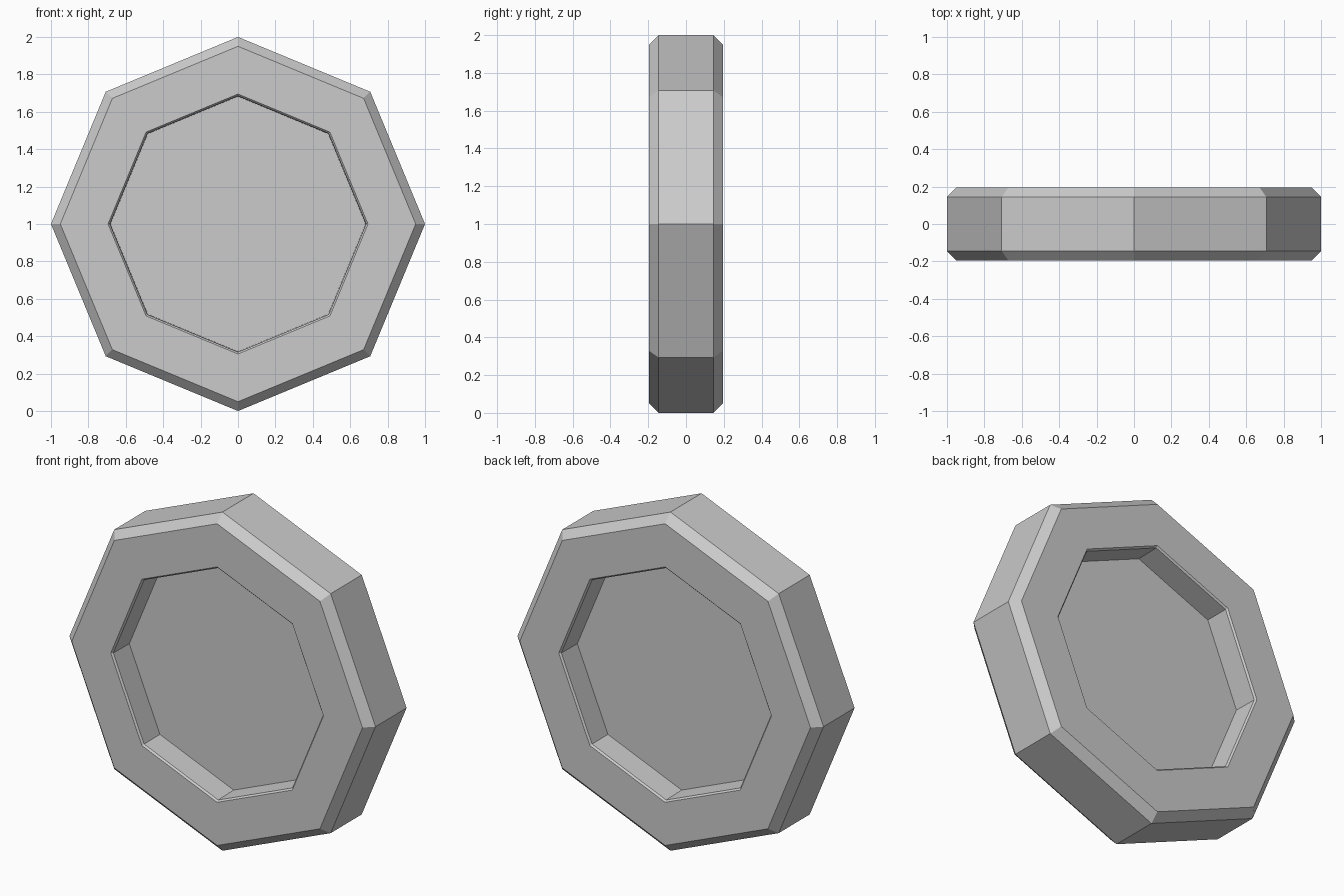
import bpy, bmesh, math

if "Cube" in bpy.data.objects:
    bpy.data.objects.remove(bpy.data.objects["Cube"])

SIDES = 8

# Half profile (radius, y) from the recessed face out to the rim
half = [(0.682, 0.04), (0.685, 0.185), (0.695, 0.195), (0.95, 0.195), (1.0, 0.145)]
profile = half + [(r, -y) for r, y in reversed(half)]

bm = bmesh.new()

# Octagonal rings along the profile
rings = []
for r, y in profile:
    angles = [2 * math.pi * i / SIDES for i in range(SIDES)]
    rings.append([bm.verts.new((r * math.cos(a), y, 1 + r * math.sin(a))) for a in angles])

# Rim walls and chamfers
for a, b in zip(rings, rings[1:]):
    for i in range(SIDES):
        j = (i + 1) % SIDES
        bm.faces.new((a[i], a[j], b[j], b[i]))

# Recessed centre panels, back and front
bm.faces.new(rings[0])
bm.faces.new(rings[-1])
bmesh.ops.recalc_face_normals(bm, faces=bm.faces)

mesh = bpy.data.meshes.new("octagonal_wheel")
bm.to_mesh(mesh)
bm.free()
bpy.context.collection.objects.link(bpy.data.objects.new("octagonal_wheel", mesh))
